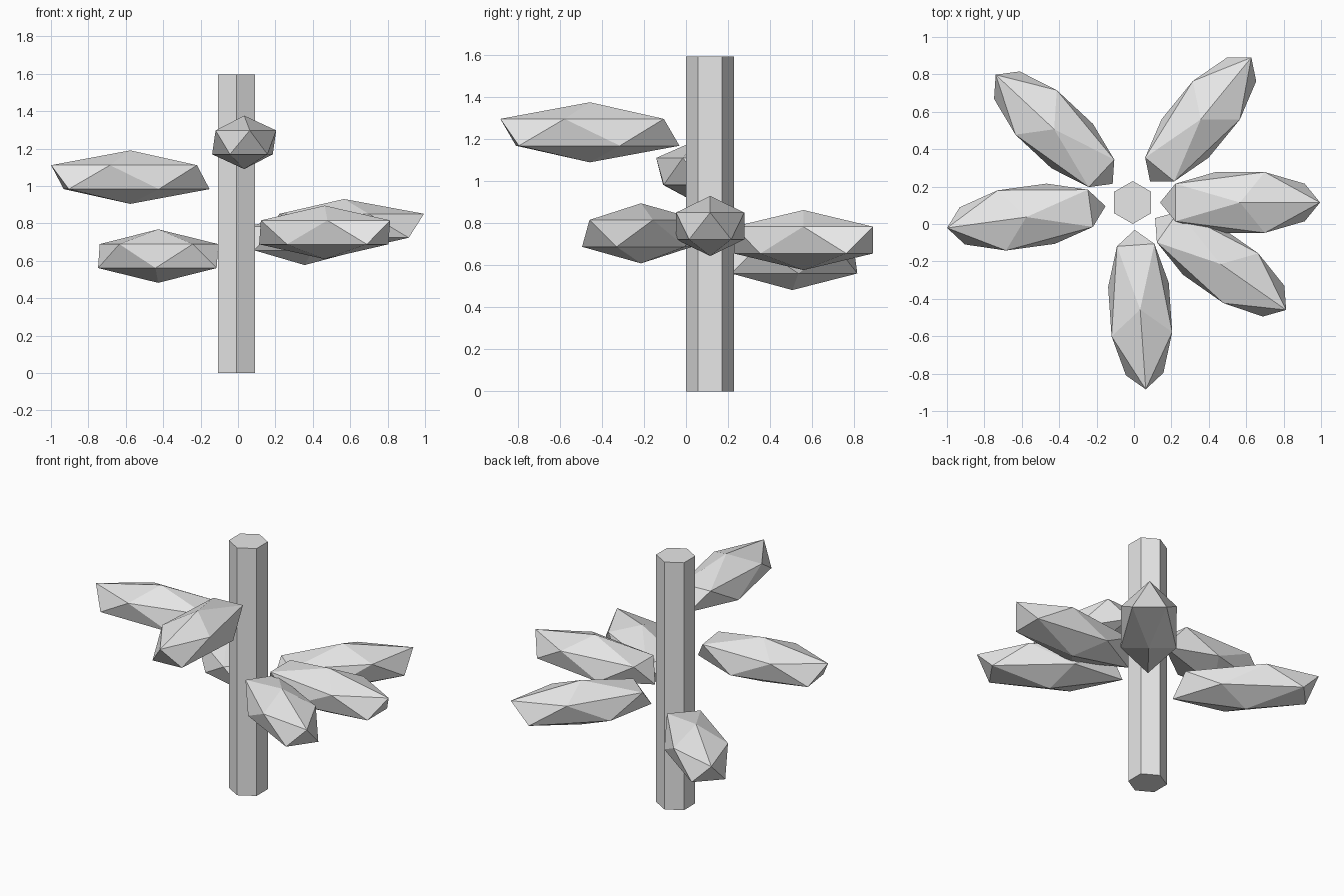
import bpy
from math import radians, cos, sin

cube = bpy.data.objects.get("Cube")
if cube:
    bpy.data.objects.remove(cube, do_unlink=True)

# Single pale grey material
grey = bpy.data.materials.new("pale_grey")
grey.use_nodes = True
colour = (0.8, 0.8, 0.8, 1)
grey.diffuse_color = colour
grey.node_tree.nodes["Principled BSDF"].inputs["Base Color"].default_value = colour

CX, CY = -0.007, 0.115     # stem axis
HEIGHT = 1.595
REACH = 0.574              # stem axis to leaf centre
LEAF_SIZE = (0.478, 0.191, 0.143)


def finish(name):
    obj = bpy.context.object
    obj.name = name
    obj.data.materials.clear()
    obj.data.materials.append(grey)
    bpy.ops.object.shade_flat()
    return obj


# Hexagonal stem
bpy.ops.mesh.primitive_cylinder_add(vertices=6, radius=0.1145, depth=HEIGHT,
                                    location=(CX, CY, HEIGHT / 2))
finish("stem")

# Faceted leaves pointing outwards: direction in degrees, height
leaves = [(0, 0.787), (50.7, 0.72), (137, 0.625),
          (187.8, 1.047), (274, 1.233), (325, 0.752)]
for i, (angle, z) in enumerate(leaves, 1):
    a = radians(angle)
    bpy.ops.mesh.primitive_ico_sphere_add(
        subdivisions=1, radius=1, rotation=(0, 0, a),
        location=(CX + REACH * cos(a), CY + REACH * sin(a), z))
    finish(f"leaf_{i}").scale = LEAF_SIZE
